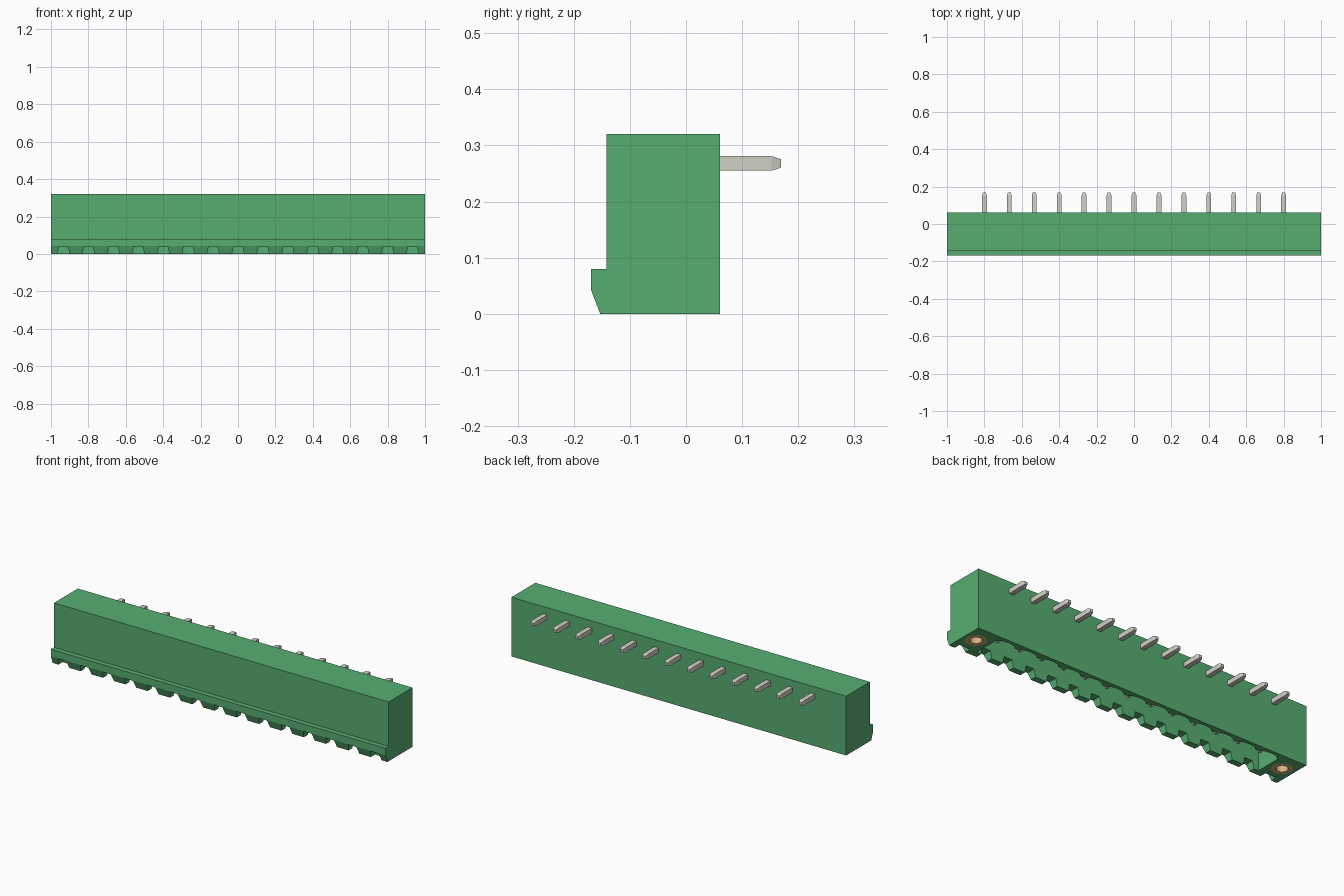
import bpy, bmesh
from math import cos, sin, pi
from mathutils import Matrix, Vector

cube = bpy.data.objects.get("Cube")
if cube:
    bpy.data.objects.remove(cube, do_unlink=True)

PINS = 13
PITCH = 2 / 15
PIN_XS = [(i - (PINS - 1) / 2) * PITCH for i in range(PINS)]
FLANGE_X = 7 * PITCH
PIN_Y = -0.036


def material(name, rgb, metallic=0.0):
    m = bpy.data.materials.new(name)
    m.use_nodes = True
    m.diffuse_color = (*rgb, 1)
    m.node_tree.nodes["Principled BSDF"].inputs["Base Color"].default_value = (*rgb, 1)
    return m


green = material("green plastic", (0.095, 0.42, 0.166))
silver = material("tinned metal", (0.645, 0.638, 0.572))
brass = material("brass", (0.68, 0.46, 0.21))


def finish(name, bm, mat):
    bmesh.ops.recalc_face_normals(bm, faces=bm.faces)
    mesh = bpy.data.meshes.new(name)
    bm.to_mesh(mesh)
    bm.free()
    mesh.materials.append(mat)
    ob = bpy.data.objects.new(name, mesh)
    bpy.context.collection.objects.link(ob)
    return ob


def prism(bm, outline, direction):
    """Closed solid swept from a flat outline of 3D points."""
    face = bm.faces.new([bm.verts.new(p) for p in outline])
    new = bmesh.ops.extrude_face_region(bm, geom=[face], use_keep_orig=True)["geom"]
    bmesh.ops.translate(bm, vec=direction,
                        verts=[v for v in new if isinstance(v, bmesh.types.BMVert)])


def cut(target, cutter):
    mod = target.modifiers.new("cut", "BOOLEAN")
    mod.operation = "DIFFERENCE"
    mod.solver = "EXACT"
    mod.object = cutter
    bpy.context.view_layer.update()
    graph = bpy.context.evaluated_depsgraph_get()
    result = bpy.data.meshes.new_from_object(target.evaluated_get(graph))
    target.modifiers.clear()
    target.data = result
    bpy.data.objects.remove(cutter, do_unlink=True)


# Housing: side profile with the hooked lip, swept along the length
bm = bmesh.new()
profile = [(0.061, 0), (0.061, 0.32), (-0.142, 0.32), (-0.142, 0.08),
           (-0.169, 0.08), (-0.169, 0.042), (-0.153, 0)]
prism(bm, [(-1, y, z) for y, z in profile], (2, 0, 0))
housing = finish("housing", bm, green)

# Plug cavity, open underneath, with a scalloped rear wall
bm = bmesh.new()
END, FRONT, REAR, BULGE, HALF = 0.86, -0.12, 0.022, 0.02, 0.052
outline = [(-END, FRONT), (END, FRONT), (END, REAR)]
for x in reversed(PIN_XS):
    outline += [(x + HALF * cos(a * pi / 8), REAR + BULGE * sin(a * pi / 8))
                for a in range(9)]
outline.append((-END, REAR))
prism(bm, [(x, y, -0.05) for x, y in outline], (0, 0, 0.27))
cut(housing, finish("cavity_cutter", bm, green))

# Coding notches through the front lip
bm = bmesh.new()
for i in range(PINS + 2):
    x = (i - (PINS + 1) / 2) * PITCH
    shape = [(-0.037, -0.02), (0.037, -0.02), (0.024, 0.04), (-0.024, 0.04)]
    prism(bm, [(x + u, -0.3, z) for u, z in shape], (0, 0.182, 0))
cut(housing, finish("notch_cutter", bm, green))

# Round pockets for the threaded inserts
bm = bmesh.new()
for x in (-FLANGE_X, FLANGE_X):
    ring = [(x + 0.052 * cos(i * pi / 16), PIN_Y + 0.052 * sin(i * pi / 16), -0.05)
            for i in range(32)]
    prism(bm, ring, (0, 0, 0.25))
cut(housing, finish("pocket_cutter", bm, green))


# Threaded inserts: a lathed tube with a closed bore
def insert(name, x):
    bm = bmesh.new()
    rings = []
    for r, z in [(0.052, 0.2), (0.052, 0), (0.029, 0), (0.029, 0.18)]:
        rings.append([bm.verts.new((x + r * cos(i * pi / 16),
                                    PIN_Y + r * sin(i * pi / 16), z))
                      for i in range(32)])
    for a, b in zip(rings, rings[1:]):
        for i in range(32):
            j = (i + 1) % 32
            bm.faces.new((a[i], a[j], b[j], b[i]))
    bm.faces.new(rings[0])
    bm.faces.new(rings[-1])
    ob = finish(name, bm, brass)
    bpy.context.view_layer.objects.active = ob
    ob.select_set(True)
    bpy.ops.object.shade_smooth_by_angle()
    ob.select_set(False)


insert("left_insert", FLANGE_X)
insert("right_insert", -FLANGE_X)


# Contacts: square bars with tapered tips, bent at a right angle
def bar(bm, start, end):
    axis = (end - start).normalized()
    side = Vector((1, 0, 0))
    up = axis.cross(side)
    loops = []
    for point, h in [(start, 0.013), (end - axis * 0.017, 0.013), (end, 0.0075)]:
        loops.append([bm.verts.new(point + side * u * h + up * v * h)
                      for u, v in [(-1, -1), (1, -1), (1, 1), (-1, 1)]])
    for a, b in zip(loops, loops[1:]):
        for i in range(4):
            j = (i + 1) % 4
            bm.faces.new((a[i], a[j], b[j], b[i]))
    bm.faces.new(loops[0])
    bm.faces.new(loops[-1])


for n, x in enumerate(PIN_XS, 1):
    bm = bmesh.new()
    bar(bm, Vector((x, PIN_Y - 0.013, 0.268)), Vector((x, 0.169, 0.268)))
    bar(bm, Vector((x, PIN_Y, 0.255)), Vector((x, PIN_Y, 0.04)))
    finish(f"contact_pin_{n}", bm, silver)
